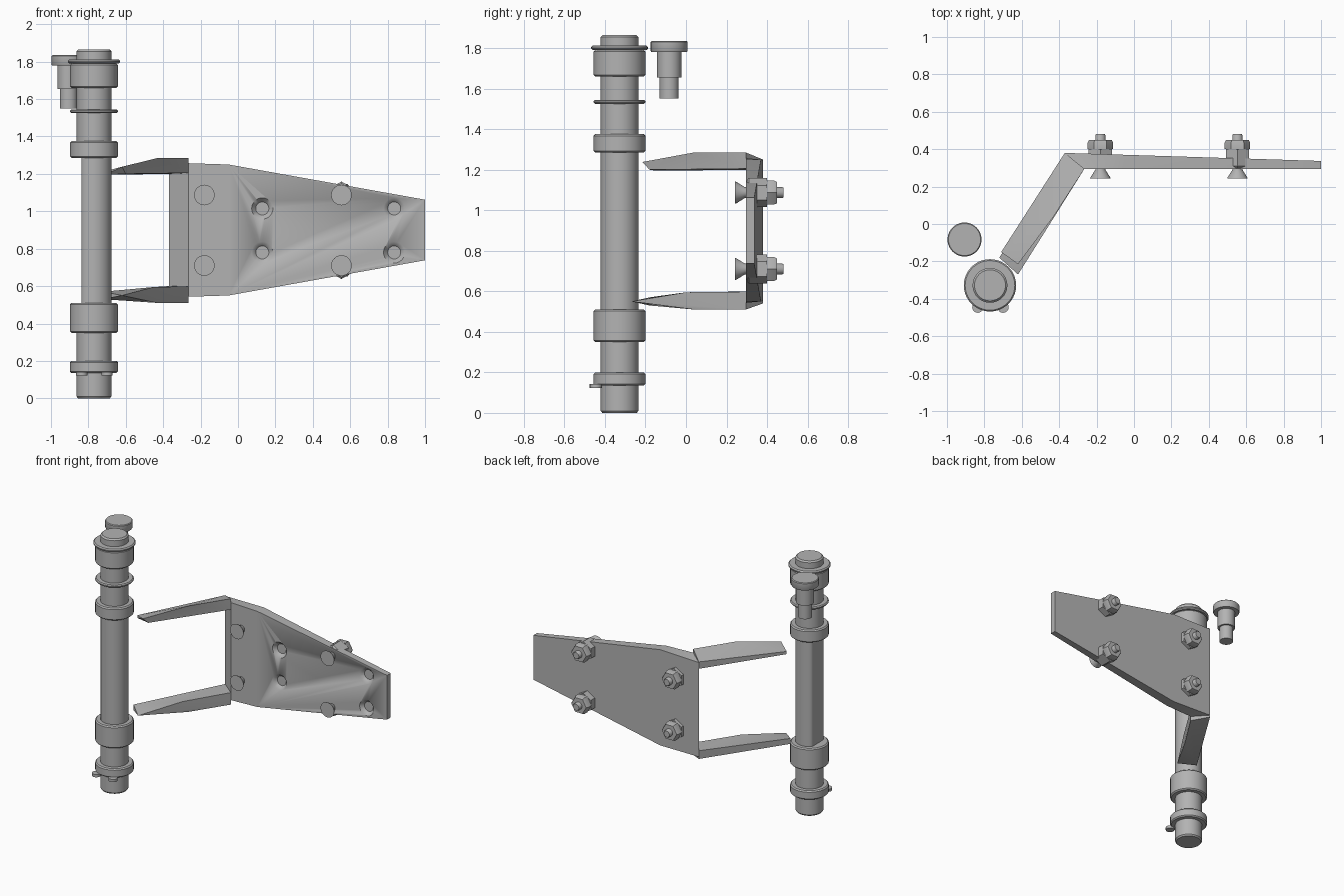
import bpy, bmesh, math
from mathutils import Vector

cube = bpy.data.objects.get("Cube")
if cube:
    bpy.data.objects.remove(cube)

steel = bpy.data.materials.new("grey steel")
steel.use_nodes = True
GREY = (0.45, 0.45, 0.45, 1)
steel.diffuse_color = GREY
steel.node_tree.nodes["Principled BSDF"].inputs["Base Color"].default_value = GREY


def finish(bm, name, smooth=True):
    bmesh.ops.recalc_face_normals(bm, faces=bm.faces)
    mesh = bpy.data.meshes.new(name)
    bm.to_mesh(mesh)
    bm.free()
    ob = bpy.data.objects.new(name, mesh)
    bpy.context.collection.objects.link(ob)
    mesh.materials.append(steel)
    if smooth:
        bpy.ops.object.select_all(action='DESELECT')
        ob.select_set(True)
        bpy.context.view_layer.objects.active = ob
        bpy.ops.object.shade_smooth_by_angle(angle=math.radians(35))
    return ob


def lathe(name, profile, centre, axis='Z', sides=40, turn=0.0):
    """Turn (radius, height) pairs about the z or y axis and cap both ends."""
    bm = bmesh.new()
    rings = []
    for r, h in profile:
        ring = []
        for i in range(sides):
            a = turn + 2 * math.pi * i / sides
            u, v = r * math.cos(a), r * math.sin(a)
            offset = Vector((u, v, h)) if axis == 'Z' else Vector((u, h, v))
            ring.append(bm.verts.new(Vector(centre) + offset))
        rings.append(ring)
    for lo, hi in zip(rings, rings[1:]):
        for i in range(sides):
            j = (i + 1) % sides
            bm.faces.new((lo[i], lo[j], hi[j], hi[i]))
    bm.faces.new(rings[0])
    bm.faces.new(rings[-1])
    return finish(bm, name)


def hull(name, points):
    bm = bmesh.new()
    for p in points:
        bm.verts.new(p)
    res = bmesh.ops.convex_hull(bm, input=bm.verts)
    loose = {g for g in res["geom_interior"] + res["geom_unused"]
             if isinstance(g, bmesh.types.BMVert)}
    bmesh.ops.delete(bm, geom=list(loose), context='VERTS')
    return finish(bm, name)


# Hinge pin: shaft with a flat on its outer side between the collars
PIN = (-0.77, -0.328, 0)
R, C = 0.093, 0.128
lathe("pin_lower_end", [(R - 0.008, 0), (R, 0.01), (R, 0.36)], PIN)
shaft = lathe("pin_shaft", [(R, 0.35), (R, 1.3)], PIN)
for v in shaft.data.vertices:
    v.co.x = max(v.co.x, -0.837)
lathe("pin_upper_end", [(R, 1.29), (R, 1.855), (R - 0.01, 1.865)], PIN)

# Collars and rings on the pin
for name, r, z0, z1 in (("bottom_ring", C, 0.135, 0.2),
                        ("lower_collar", C, 0.35, 0.51),
                        ("middle_collar", C, 1.285, 1.375),
                        ("thin_ring", C, 1.525, 1.545),
                        ("upper_collar", C, 1.66, 1.79),
                        ("top_flange", 0.14, 1.79, 1.812)):
    b = min(0.008, (z1 - z0) / 3)
    lathe(name, [(r - b, z0), (r, z0 + b), (r, z1 - b), (r - b, z1)], PIN)

# Split pin ends
for i, x in enumerate((-0.835, -0.70)):
    lathe(f"split_pin_end_{i + 1}", [(0.03, 0.122), (0.03, 0.142)],
          (x, -0.445, 0), sides=16)

# Loose stepped pin
lathe("loose_pin", [(0.047, 1.55), (0.047, 1.655), (0.06, 1.655), (0.06, 1.78),
                    (0.088, 1.78), (0.091, 1.785), (0.091, 1.83), (0.086, 1.835)],
      (-0.906, -0.083, 0))

# Tapered mounting plate, mirrored about its mid height
MID = 0.9
plate_points = []
for x, y, half in ((-0.37, 0.38, 0.345), (-0.265, 0.295, 0.357),
                   (-0.05, 0.295, 0.35), (-0.05, 0.37, 0.35),
                   (1, 0.295, 0.162), (1, 0.337, 0.162)):
    plate_points += [(x, y, MID + half), (x, y, MID - half)]
plate = hull("mounting_plate", plate_points)

# Blind countersunk holes in the plate
for i, (x, z) in enumerate([(x, z) for x in (0.13, 0.835) for z in (0.78, 1.015)]):
    cutter = lathe(f"hole_cutter_{i + 1}", [(0.066, -0.01), (0.035, 0.025)],
                   (x, 0.295, z), 'Y', 24)
    cutter.hide_render = True
    cutter.hide_set(True)
    mod = plate.modifiers.new("countersink", 'BOOLEAN')
    mod.operation = 'DIFFERENCE'
    mod.solver = 'EXACT'
    mod.object = cutter
bpy.context.view_layer.objects.active = plate
for mod in list(plate.modifiers):
    bpy.ops.object.modifier_apply(modifier=mod.name)
for ob in [o for o in bpy.data.objects if o.name.startswith("hole_cutter")]:
    bpy.data.objects.remove(ob)

# Tapered arms reaching to the pin
hull("upper_arm", [(-0.37, 0.38, 1.25), (-0.37, 0.38, 1.2),
                   (-0.265, 0.295, 1.285), (-0.265, 0.295, 1.205),
                   (-0.43, 0.04, 1.285), (-0.62, -0.215, 1.238),
                   (-0.6, -0.18, 1.2), (-0.71, -0.15, 1.195), (-0.71, -0.15, 1.215)])
hull("lower_arm", [(-0.37, 0.38, 0.54), (-0.37, 0.38, 0.6),
                   (-0.265, 0.295, 0.51), (-0.265, 0.295, 0.598),
                   (-0.43, 0.04, 0.51), (-0.45, 0.0, 0.595),
                   (-0.62, -0.27, 0.55), (-0.72, -0.18, 0.57), (-0.72, -0.18, 0.53)])

# Four countersunk bolts, each with two hexagonal nuts on the back
for i, (x, z) in enumerate([(x, z) for x in (-0.18, 0.553) for z in (0.71, 1.087)]):
    spot = (x, 0, z)
    lathe(f"bolt_{i + 1}", [(0.055, 0.243), (0.052, 0.25), (0.027, 0.29), (0.027, 0.475),
                            (0.023, 0.482)], spot, 'Y', 24)
    lathe(f"inner_nut_{i + 1}", [(0.062, 0.3), (0.072, 0.31), (0.072, 0.4)],
          spot, 'Y', 6, math.pi / 6)
    lathe(f"outer_nut_{i + 1}", [(0.068, 0.4), (0.068, 0.435), (0.06, 0.45)],
          spot, 'Y', 6)
